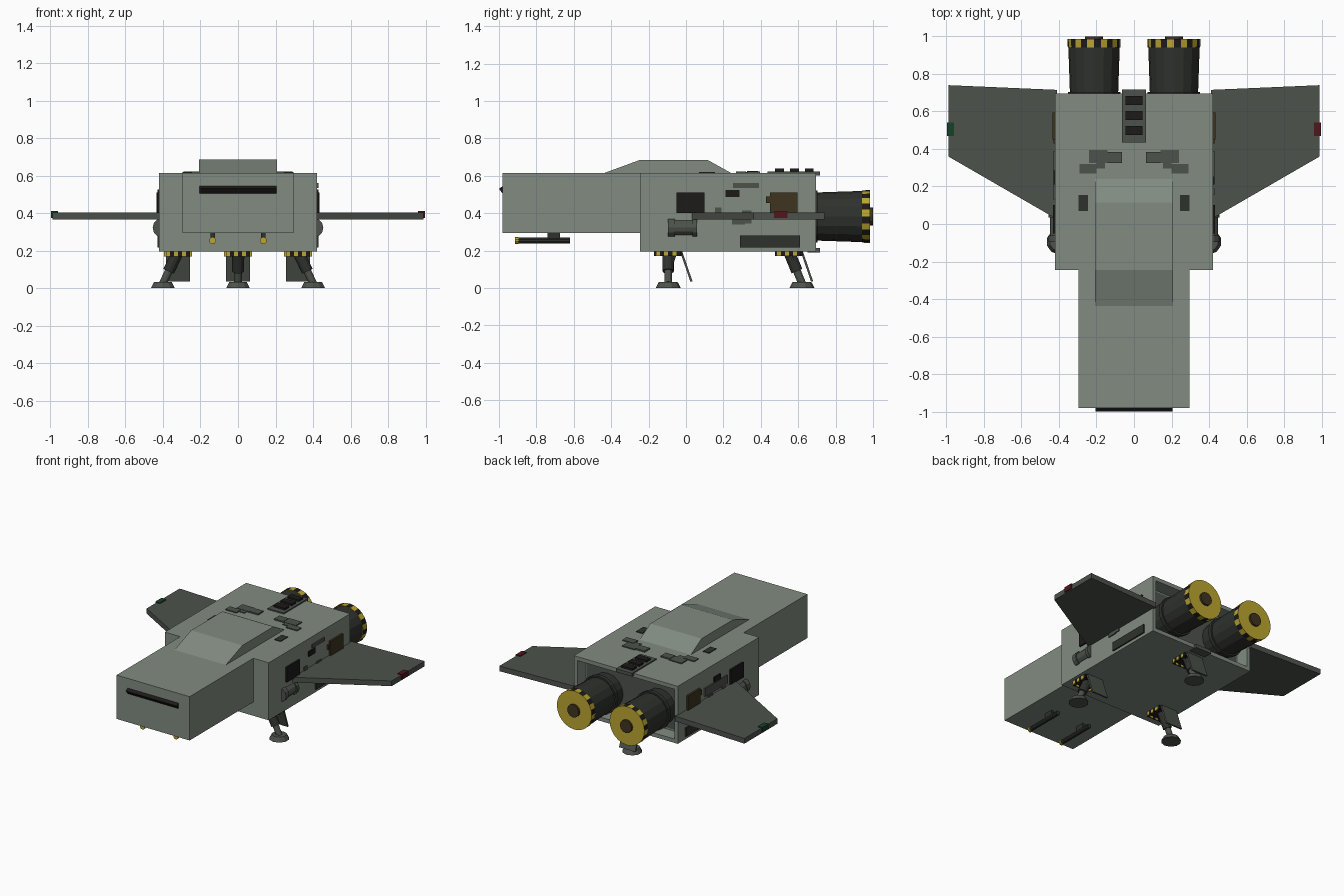
import bpy, bmesh
from mathutils import Vector

if "Cube" in bpy.data.objects:
    bpy.data.objects.remove(bpy.data.objects["Cube"])


def mat(name, r, g, b):
    m = bpy.data.materials.new(name)
    m.diffuse_color = (r, g, b, 1)
    m.use_nodes = True
    m.node_tree.nodes["Principled BSDF"].inputs["Base Color"].default_value = m.diffuse_color
    return m


HULL = mat("hull_green_grey", .22, .26, .22)
PLATE = mat("plate_grey", .075, .085, .072)
DARK = mat("dark_metal", .028, .031, .026)
BLACK = mat("near_black", .012, .011, .01)
BROWN = mat("rust_brown", .05, .034, .014)
YELLOW = mat("hazard_yellow", .5, .38, .03)
RED = mat("light_red", .08, .008, .012)
GREEN = mat("light_green", .008, .05, .02)


def finish(name, bm, m):
    bmesh.ops.recalc_face_normals(bm, faces=bm.faces)
    me = bpy.data.meshes.new(name)
    bm.to_mesh(me)
    bm.free()
    for k in (m if isinstance(m, list) else [m]):
        me.materials.append(k)
    ob = bpy.data.objects.new(name, me)
    bpy.context.collection.objects.link(ob)
    return ob


def cube_bm(x, y, z):
    bm = bmesh.new()
    bmesh.ops.create_cube(bm, size=1)
    for v in bm.verts:
        v.co = [r[0] if c < 0 else r[1] for c, r in zip(v.co, (x, y, z))]
    return bm


def box(name, x, y, z, m):
    return finish(name, cube_bm(x, y, z), m)


def prism(name, pts, axis, lo, hi, m):
    """Extrude a 2D outline along x (points are y,z) or z (points are x,y)."""
    bm = bmesh.new()
    put = (lambda p, t: (t, *p)) if axis == 'x' else (lambda p, t: (*p, t))
    a = [bm.verts.new(put(p, lo)) for p in pts]
    b = [bm.verts.new(put(p, hi)) for p in pts]
    bm.faces.new(a)
    bm.faces.new(b)
    for i in range(len(pts)):
        j = (i + 1) % len(pts)
        bm.faces.new((a[i], a[j], b[j], b[i]))
    return finish(name, bm, m)


def rod(name, p, q, r1, r2, m, n=12):
    """Straight or tapered cylinder from p to q."""
    p, q = Vector(p), Vector(q)
    bm = bmesh.new()
    bmesh.ops.create_cone(bm, cap_ends=True, segments=n, radius1=r1, radius2=r2, depth=(q - p).length)
    rot = (q - p).to_track_quat('Z', 'Y')
    for v in bm.verts:
        v.co = rot @ v.co + (p + q) / 2
    ob = finish(name, bm, m)
    if isinstance(m, list):
        sides = [f for f in ob.data.polygons if len(f.vertices) == 4]
        for i, f in enumerate(sides):
            f.material_index = i % 2
    return ob


def span(s, a, b):
    return tuple(sorted((s * a, s * b)))


# Main hull with recessed engine bay at the rear
bm = cube_bm((-.42, .42), (-.245, .695), (.195, .615))
back = max(bm.faces, key=lambda f: f.calc_center_median().y)
bmesh.ops.inset_region(bm, faces=[back], thickness=.04)
bmesh.ops.inset_region(bm, faces=[back], thickness=.0005, depth=-.1)
hull = finish("main_hull", bm, HULL)
box("bay_back_plate", (-.378, .378), (.585, .6), (.237, .573), PLATE)

# Nose, raised cabin roof and window slit
box("nose", (-.295, .295), (-.98, -.24), (.295, .615), HULL)
prism("cabin_roof", [(-.45, .61), (-.245, .685), (.115, .685), (.25, .61)], 'x', -.207, .207, HULL)
prism("window_slit", [(-.975, .548), (-1, .53), (-.975, .497)], 'x', -.205, .205, BLACK)

# Roof vent strip
box("roof_vent_base", (-.065, .065), (.435, .717), (.6, .624), PLATE)
for i in range(3):
    y = .475 + i * .08
    box("roof_vent_slat", (-.045, .045), (y, y + .048), (.62, .638), BLACK)
box("rear_lower_clip", (-.065, .065), (.65, .717), (.19, .215), PLATE)

for s, side in ((1, "right"), (-1, "left")):
    # Wing and tip light
    prism(side + "_wing", [(s * .41, .715), (s * .99, .74), (s * .99, .36), (s * .41, .025)],
          'z', .366, .404, PLATE)
    box(side + "_wing_light", span(s, .96, .997), (.47, .542), (.373, .41), RED if s > 0 else GREEN)

    # Engine: body, collar, striped rim and nozzle core
    ex, ez = s * .213, .382
    rod(side + "_engine_body", (ex, .59, ez), (ex, .975, ez), .125, .138, DARK, 16)
    rod(side + "_engine_collar", (ex, .675, ez), (ex, .703, ez), .14, .14, DARK, 16)
    rod(side + "_engine_rim", (ex, .94, ez), (ex, .985, ez), .14, .141, [YELLOW, BLACK], 24)
    rod(side + "_engine_core", (ex, .97, ez), (ex, 1.0, ez), .047, .047, BROWN, 12)

    # Nose gun
    gx = s * .135
    rod(side + "_gun_barrel", (gx, -.9, .254), (gx, -.62, .254), .016, .016, DARK, 10)
    rod(side + "_gun_tip", (gx, -.913, .254), (gx, -.895, .254), .019, .019, YELLOW, 10)
    box(side + "_gun_mount", span(s, .123, .147), (-.74, -.675), (.26, .3), DARK)

    # Side panels: y range, z range, how far they stand out, material
    for name, y, z, out, m in (
            ("front_hatch", (-.05, .1), (.4, .51), .432, BLACK),
            ("rear_hatch", (.45, .595), (.4, .51), .434, BROWN),
            ("hatch_tab", (.428, .452), (.455, .49), .43, BROWN),
            ("small_port", (.21, .285), (.487, .525), .428, BLACK),
            ("root_block", (.155, .19), (.39, .43), .428, PLATE),
            ("root_block", (.3, .35), (.345, .415), .428, PLATE),
            ("root_block", (.245, .315), (.34, .366), .428, PLATE)):
        box(f"{side}_{name}", span(s, .41, out), y, z, m)

    # Side tank with end rings
    tx, tz = s * .405, .322
    rod(side + "_tank", (tx, -.09, tz), (tx, .055, tz), .042, .042, PLATE)
    for y0, y1 in ((-.095, -.06), (.035, .06)):
        rod(side + "_tank_ring", (tx, y0, tz), (tx, y1, tz), .05, .05, PLATE)

    # Roof greebles
    for x0, x1, y0, y1, z in ((.14, .24, .325, .395, .622), (.065, .14, .325, .385, .625),
                              (.2, .29, .268, .32, .622), (.155, .2, .295, .33, .62)):
        box(side + "_roof_block", span(s, x0, x1), (y0, y1), (.6, z), PLATE)
    box(side + "_roof_port", span(s, .245, .295), (.07, .155), (.6, .62), DARK)

# Parts that differ between the two sides
box("right_upper_bar", (.41, .428), (.25, .39), (.535, .56), PLATE)
box("right_lower_vent", (.41, .43), (.29, .61), (.217, .28), DARK)
box("left_upper_bar", (-.43, -.41), (.13, .39), (.425, .485), PLATE)
box("left_lower_vent", (-.43, -.41), (.29, .61), (.217, .28), DARK)


def landing_gear(name, cx, cy, fx, fy):
    """Striped hatch frame, door, telescoping strut, brace and foot pad."""
    w = .065
    box(name + "_plate", (cx - w, cx + w), (cy - w, cy + w), (.185, .2), BLACK)
    for k in (-1, 1):
        for i in range(6):
            t = -w + i * w / 3
            m = BLACK if i % 2 else YELLOW
            a = span(1, k * w, k * (w + .01))
            box(name + "_stripe", (cx + a[0], cx + a[1]), (cy + t, cy + t + w / 3), (.17, .198), m)
            box(name + "_stripe", (cx + t, cx + t + w / 3), (cy + a[0], cy + a[1]), (.17, .198), m)
    y = cy + .075
    prism(name + "_door", [(y - .012, .195), (y, .195), (y + .055, .035), (y + .043, .035)],
          'x', cx - w, cx + w, PLATE)
    top, foot = Vector((cx, cy, .195)), Vector((fx, fy, .025))
    mid = top.lerp(foot, .62)
    rod(name + "_strut_upper", top, mid, .031, .031, DARK)
    rod(name + "_strut_lower", mid, foot, .021, .021, PLATE)
    off = Vector((0, .04, 0)) if fx != cx else Vector((.035, 0, 0))
    rod(name + "_brace", top + off, top.lerp(foot, .75), .009, .009, PLATE, 8)
    rod(name + "_foot", (fx, fy, 0), (fx, fy, .032), .067, .05, PLATE, 10)


landing_gear("right_leg", .32, -.095, .4, -.095)
landing_gear("left_leg", -.32, -.095, -.4, -.095)
landing_gear("rear_leg", 0, .55, 0, .62)
